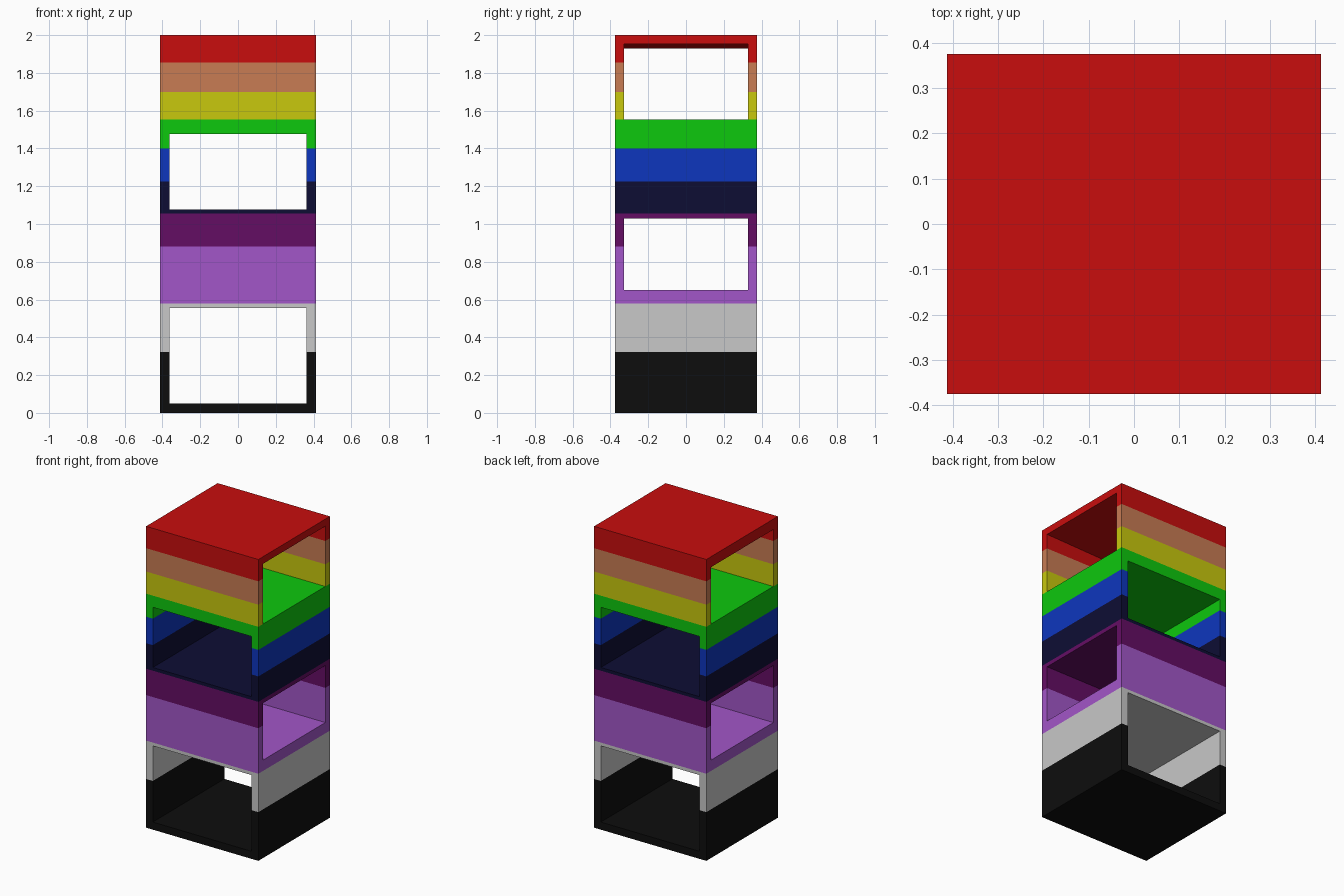
import bpy
import bmesh
from mathutils import Vector

if "Cube" in bpy.data.objects:
    bpy.data.objects.remove(bpy.data.objects["Cube"])

HX, HY, HEIGHT = 0.412, 0.375, 2.0   # half width, half depth, height
IX, IY = 0.363, 0.327                # half sizes of the openings

# Colour bands from the ground up: name, top height, sRGB colour
BANDS = [
    ("black", 0.323, (13, 13, 13)),
    ("light grey", 0.578, (200, 200, 200)),
    ("lilac", 0.88, (162, 86, 200)),
    ("dark purple", 1.055, (100, 13, 100)),
    ("navy", 1.224, (13, 13, 52)),
    ("blue", 1.40, (13, 54, 190)),
    ("green", 1.553, (13, 200, 13)),
    ("yellow", 1.70, (200, 200, 13)),
    ("tan", 1.855, (200, 124, 84)),
    ("red", HEIGHT, (200, 13, 13)),
]


def linear(v):
    v /= 255
    return v / 12.92 if v <= 0.04045 else ((v + 0.055) / 1.055) ** 2.4


def make_material(name, rgb):
    mat = bpy.data.materials.new(name)
    col = (*[linear(c) for c in rgb], 1)
    mat.diffuse_color = col
    mat.use_nodes = True
    bsdf = next(n for n in mat.node_tree.nodes if n.type == "BSDF_PRINCIPLED")
    bsdf.inputs["Base Color"].default_value = col
    return mat


def prism(name, profile, start, end):
    """Extrude a closed profile of 3D points from offset start to offset end."""
    bm = bmesh.new()
    face = bm.faces.new([bm.verts.new(Vector(p) + Vector(start)) for p in profile])
    ext = bmesh.ops.extrude_face_region(bm, geom=[face])
    verts = [g for g in ext["geom"] if isinstance(g, bmesh.types.BMVert)]
    bmesh.ops.translate(bm, verts=verts, vec=Vector(end) - Vector(start))
    bmesh.ops.recalc_face_normals(bm, faces=bm.faces)
    mesh = bpy.data.meshes.new(name)
    bm.to_mesh(mesh)
    bm.free()
    obj = bpy.data.objects.new(name, mesh)
    bpy.context.collection.objects.link(obj)
    return obj


def front_tunnel(name, z0, z1):
    return prism(name, [(-IX, 0, z0), (IX, 0, z0), (IX, 0, z1), (-IX, 0, z1)],
                 (0, -1, 0), (0, 1, 0))


def side_tunnel(name, z0, z_right, z_left):
    # the ceiling may slope from one side to the other
    return prism(name, [(-HX, 0, z0), (HX, 0, z0), (HX, 0, z_left), (-HX, 0, z_right)],
                 (0, -IY, 0), (0, IY, 0))


# Solid tower block
tower = prism("shelf_tower", [(-HX, -HY, 0), (HX, -HY, 0), (HX, HY, 0), (-HX, HY, 0)],
              (0, 0, 0), (0, 0, HEIGHT))

# Through openings, alternating front-to-back and side-to-side
cutters = [
    front_tunnel("bottom_opening_cutter", 0.05, 0.556),
    side_tunnel("lower_side_opening_cutter", 0.65, 1.028, 1.028),
    front_tunnel("upper_front_opening_cutter", 1.076, 1.476),
    side_tunnel("top_side_opening_cutter", 1.553, 1.928, 1.955),
]
for c in cutters[1::2]:
    c.scale.x = 1.2                  # push the ends clear of the walls
bpy.context.view_layer.objects.active = tower
for c in cutters:
    c.hide_render = True
    mod = tower.modifiers.new(c.name, "BOOLEAN")
    mod.operation = "DIFFERENCE"
    mod.solver = "EXACT"
    mod.object = c
    bpy.context.view_layer.update()
    bpy.ops.object.modifier_apply(modifier=mod.name)
for c in cutters:
    bpy.data.objects.remove(c)

# Cut the surface at each band edge and colour the faces by height
tower.data.materials.clear()
for name, top, rgb in BANDS:
    tower.data.materials.append(make_material(name, rgb))
bm = bmesh.new()
bm.from_mesh(tower.data)
for name, top, rgb in BANDS[:-1]:
    bmesh.ops.bisect_plane(bm, geom=bm.verts[:] + bm.edges[:] + bm.faces[:],
                           dist=1e-5, plane_co=(0, 0, top), plane_no=(0, 0, 1))
bm.normal_update()
for f in bm.faces:
    # sample just inside the solid so floors take the band below them
    z = f.calc_center_bounds().z - f.normal.z * 0.004
    f.material_index = next((i for i, b in enumerate(BANDS) if z < b[1]), len(BANDS) - 1)
    f.smooth = False
bm.to_mesh(tower.data)
bm.free()
